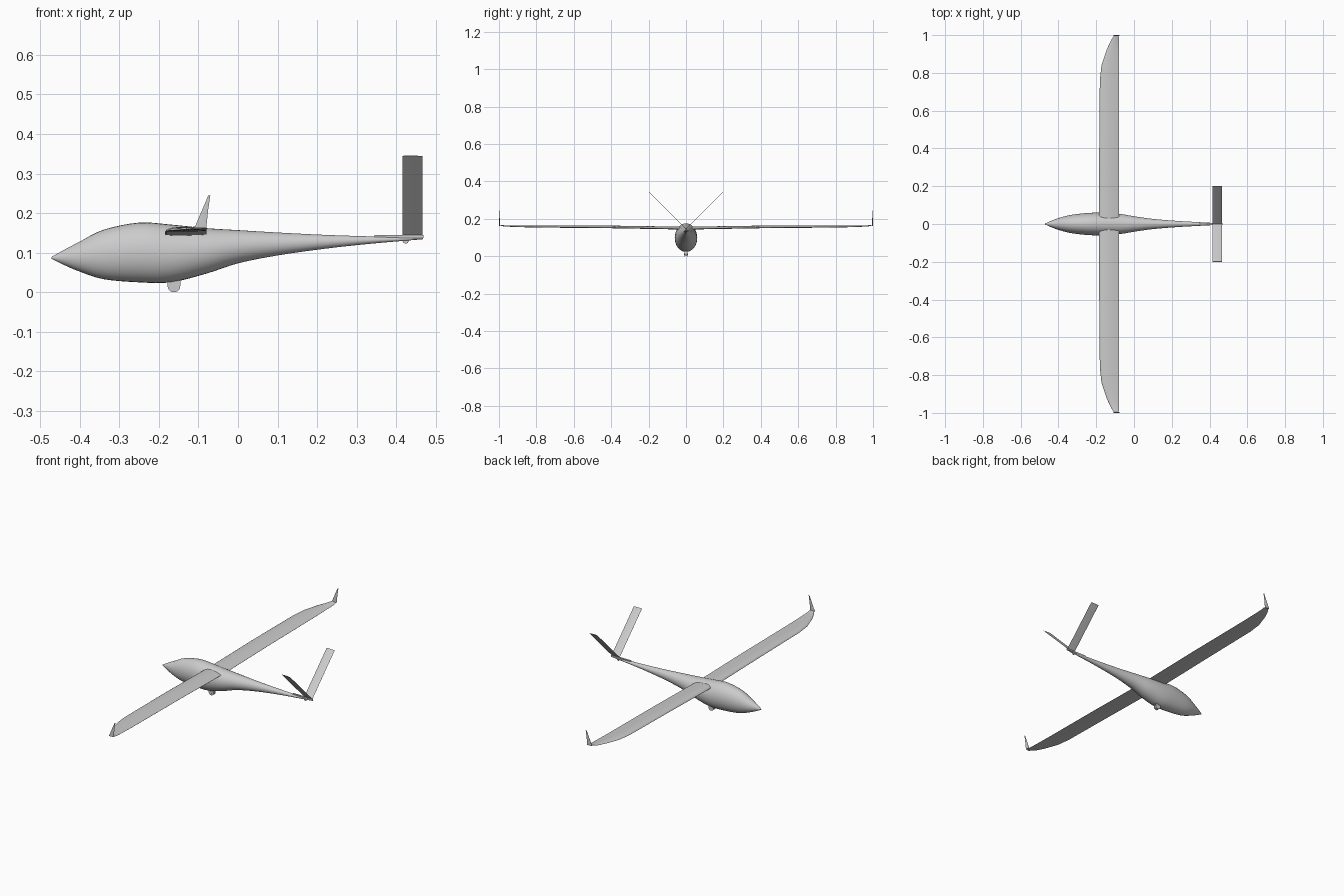
import bpy
import bmesh
import math
from mathutils import Vector

cube = bpy.data.objects.get("Cube")
if cube:
    bpy.data.objects.remove(cube, do_unlink=True)

grey = bpy.data.materials.new("light grey")
grey.use_nodes = True
colour = (0.6, 0.6, 0.6, 1)
grey.diffuse_color = colour
grey.node_tree.nodes["Principled BSDF"].inputs["Base Color"].default_value = colour


def finish(name, bm, angle=40):
    bmesh.ops.recalc_face_normals(bm, faces=bm.faces)
    mesh = bpy.data.meshes.new(name)
    bm.to_mesh(mesh)
    bm.free()
    mesh.materials.append(grey)
    obj = bpy.data.objects.new(name, mesh)
    bpy.context.collection.objects.link(obj)
    bpy.ops.object.select_all(action="DESELECT")
    obj.select_set(True)
    bpy.context.view_layer.objects.active = obj
    bpy.ops.object.shade_smooth_by_angle(angle=math.radians(angle))
    return obj


def loft(name, rings, angle=40):
    """Skin a list of closed rings and cap both ends."""
    bm = bmesh.new()
    loops = [[bm.verts.new(p) for p in ring] for ring in rings]
    n = len(loops[0])
    for a, b in zip(loops, loops[1:]):
        for i in range(n):
            j = (i + 1) % n
            bm.faces.new((a[i], a[j], b[j], b[i]))
    bm.faces.new(loops[0])
    bm.faces.new(loops[-1])
    return finish(name, bm, angle)


def smooth_path(points, steps):
    """Catmull-Rom interpolation of a list of tuples."""
    pts = [Vector(p) for p in points]
    pts = [2 * pts[0] - pts[1]] + pts + [2 * pts[-1] - pts[-2]]
    out = []
    for a, b, c, d in zip(pts, pts[1:], pts[2:], pts[3:]):
        for k in range(steps):
            t = k / steps
            out.append(0.5 * (2 * b + (c - a) * t + (2 * a - 5 * b + 4 * c - d) * t * t
                              + (3 * b - a - 3 * c + d) * t ** 3))
    return out + [pts[-2]]


def airfoil(lead, trail, y, z, thick, normal, n=10):
    """Closed wing section with a flat underside, raised along normal."""
    ring = []
    for k in range(n + 1):
        t = (1 - math.cos(math.pi * k / n)) / 2
        h = thick * (2.6 * math.sqrt(t) * (1 - t) + 0.08)
        ring.append(Vector((lead + (trail - lead) * t, y, z)) + normal * h)
    for k in range(n, -1, -1):
        t = (1 - math.cos(math.pi * k / n)) / 2
        ring.append(Vector((lead + (trail - lead) * t, y, z))
                    - normal * thick * 0.5 * math.sqrt(t) * (1 - t))
    return ring


# Fuselage: station x, top z, bottom z, half width
stations = [(-0.472, 0.089, 0.085, 0.002), (-0.44, 0.107, 0.069, 0.016),
            (-0.40, 0.128, 0.052, 0.031), (-0.34, 0.158, 0.033, 0.047),
            (-0.25, 0.176, 0.025, 0.058), (-0.17, 0.171, 0.025, 0.060),
            (-0.08, 0.162, 0.047, 0.054), (0.0, 0.157, 0.073, 0.041),
            (0.10, 0.151, 0.093, 0.027), (0.22, 0.145, 0.110, 0.017),
            (0.34, 0.141, 0.123, 0.010), (0.468, 0.137, 0.134, 0.003)]
rings = []
for x, top, bottom, half in smooth_path(stations, 4):
    mid, tall = (top + bottom) / 2, (top - bottom) / 2
    angles = [math.tau * i / 32 for i in range(32)]
    rings.append([(x, half * math.cos(a), mid + tall * math.sin(a)) for a in angles])
loft("fuselage", rings, 60)

# Wings, with swept tips turning up into winglets: y, lead x, trail x, z, thickness
wing_plan = [(0.0, -0.185, -0.08, 0.145, 0.012), (0.4, -0.184, -0.08, 0.152, 0.011),
             (0.76, -0.181, -0.08, 0.155, 0.009), (0.84, -0.172, -0.08, 0.156, 0.008),
             (0.92, -0.146, -0.08, 0.158, 0.006), (0.97, -0.123, -0.08, 0.160, 0.005),
             (0.992, -0.110, -0.08, 0.164, 0.004)]
for side, label in ((-1, "front_side"), (1, "back_side")):
    rings = [airfoil(lead, trail, side * y, z, thick, Vector((0, 0, 1)))
             for y, lead, trail, z, thick in wing_plan]
    loft("wing_" + label, rings)
    inward = Vector((0, -side, 0))
    rings = [airfoil(lead, trail, side * 0.999, z, thick, inward)
             for lead, trail, z, thick in ((-0.110, -0.08, 0.163, 0.004),
                                           (-0.092, -0.076, 0.205, 0.003),
                                           (-0.075, -0.070, 0.245, 0.001))]
    loft("winglet_" + label, rings)

# V-shaped tail surfaces
for side, label in ((-1, "front_side"), (1, "back_side")):
    normal = Vector((0, -side, 1)).normalized()
    rings = [airfoil(0.416, 0.467, side * s, 0.144 + s, 0.0025, normal) for s in (0, 0.2)]
    loft("tail_fin_" + label, rings)

# Flat mount under the tail fins
bm = bmesh.new()
bmesh.ops.create_cube(bm, size=1)
for v in bm.verts:
    v.co = Vector((0.407 + v.co.x * 0.124, v.co.y * 0.008, 0.141 + v.co.z * 0.007))
finish("tail_mount", bm)


def wheel(name, x, z, radius, width, y=0):
    bm = bmesh.new()
    bmesh.ops.create_cone(bm, cap_ends=True, segments=24, radius1=radius,
                          radius2=radius, depth=width)
    for v in bm.verts:
        v.co = Vector((x + v.co.x, y + v.co.z, z + v.co.y))
    return finish(name, bm)


# Landing wheel between two rounded side plates, and the small tail wheel
wheel("main_wheel", -0.162, 0.016, 0.013, 0.009)
wheel("wheel_axle", -0.162, 0.010, 0.004, 0.019)
for side, label in ((-1, "front_side"), (1, "back_side")):
    y = side * 0.007
    arc = [math.pi + math.pi * i / 12 for i in range(13)]
    outline = [(-0.162 + 0.016 * math.cos(a), 0.016 + 0.016 * math.sin(a)) for a in arc]
    outline += [(-0.146, 0.035), (-0.178, 0.035)]
    loft("wheel_plate_" + label, [[(x, y + d, z) for x, z in outline] for d in (-0.0015, 0.0015)])
wheel("tail_wheel", 0.424, 0.131, 0.008, 0.005)
